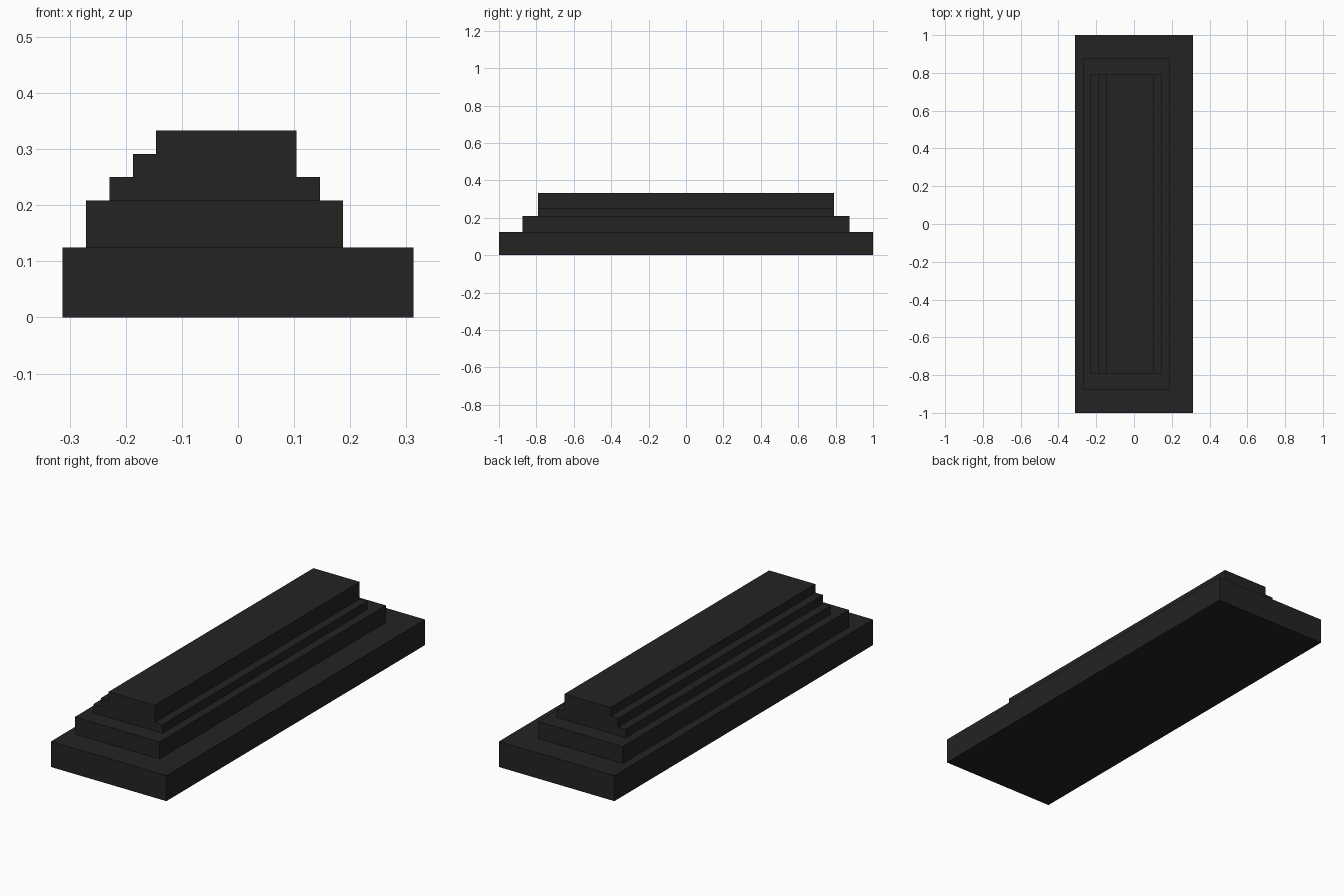
import bpy
import bmesh

if "Cube" in bpy.data.objects:
    bpy.data.objects.remove(bpy.data.objects["Cube"])

U = 1 / 24  # step module

dark = bpy.data.materials.new("charcoal")
dark.diffuse_color = (0.017, 0.017, 0.017, 1)
dark.use_nodes = True
dark.node_tree.nodes["Principled BSDF"].inputs["Base Color"].default_value = dark.diffuse_color


def extrude_profile(name, points, half_length):
    """Extrude an x-z outline along y, centred on y = 0."""
    bm = bmesh.new()
    verts = [bm.verts.new((x * U, -half_length * U, z * U)) for x, z in points]
    face = bm.faces.new(verts)
    geom = bmesh.ops.extrude_face_region(bm, geom=[face])["geom"]
    moved = [g for g in geom if isinstance(g, bmesh.types.BMVert)]
    bmesh.ops.translate(bm, verts=moved, vec=(0, 2 * half_length * U, 0))
    bmesh.ops.recalc_face_normals(bm, faces=bm.faces)
    mesh = bpy.data.meshes.new(name)
    bm.to_mesh(mesh)
    bm.free()
    mesh.materials.append(dark)
    obj = bpy.data.objects.new(name, mesh)
    bpy.context.collection.objects.link(obj)
    return obj


def rect(x0, x1, z0, z1):
    return [(x0, z0), (x1, z0), (x1, z1), (x0, z1)]


# Wide bottom slab
extrude_profile("base_slab", rect(-7.5, 7.5, 0, 3), 24)

# Middle slab, offset to the left
extrude_profile("middle_slab", rect(-6.5, 4.5, 3, 5), 21)

# Stepped top: two steps on the left, one on the right
extrude_profile("stepped_top", [
    (-5.5, 5), (3.5, 5), (3.5, 6), (2.5, 6), (2.5, 8),
    (-3.5, 8), (-3.5, 7), (-4.5, 7), (-4.5, 6), (-5.5, 6)], 19)
